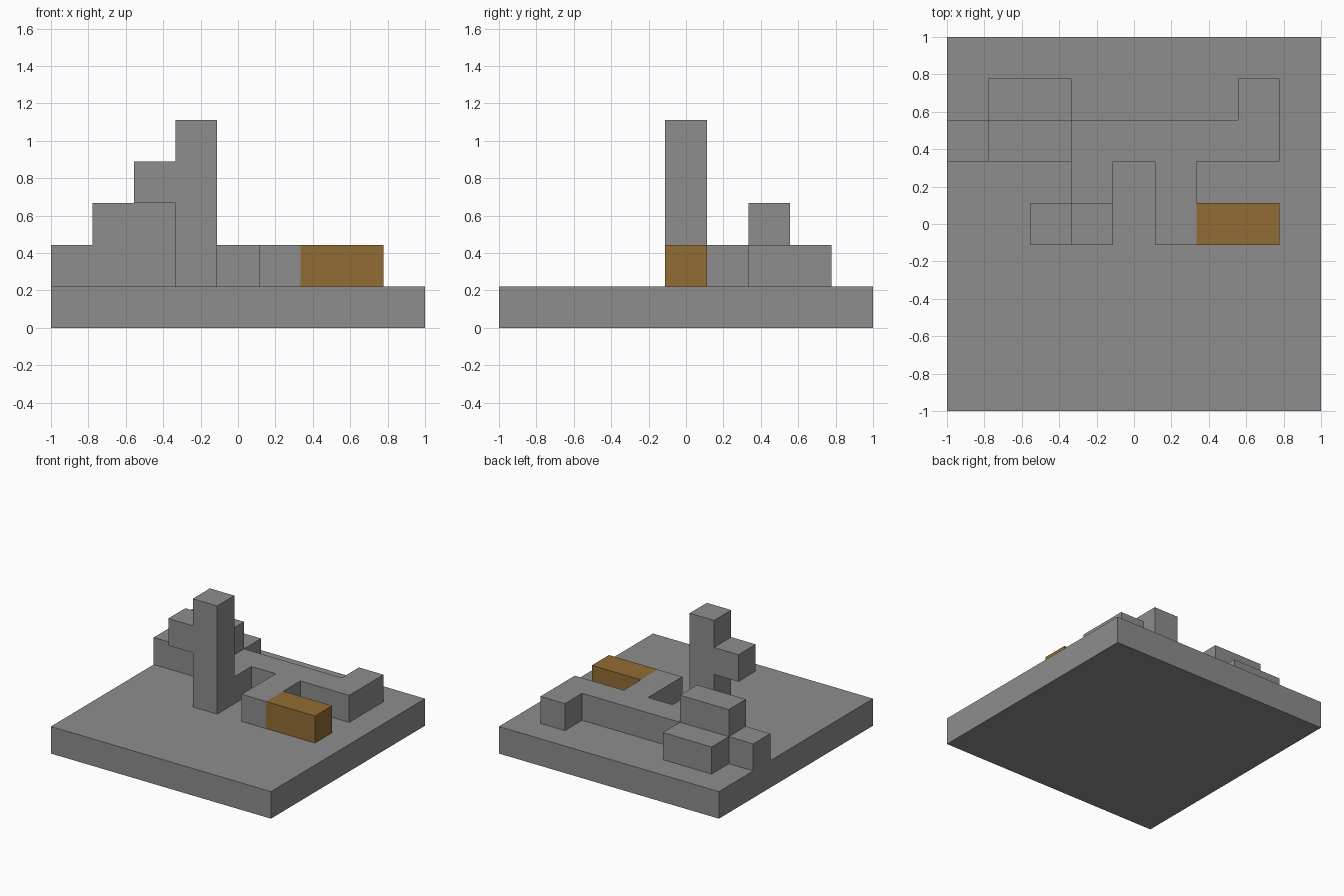
import bpy
import bmesh
from mathutils import Vector

cube = bpy.data.objects.get("Cube")
if cube:
    bpy.data.objects.remove(cube, do_unlink=True)

CELLS = 9            # the model sits on a nine by nine block grid
UNIT = 2 / CELLS


def make_material(name, rgb):
    mat = bpy.data.materials.new(name)
    mat.use_nodes = True
    color = (*rgb, 1)
    mat.diffuse_color = color
    mat.node_tree.nodes["Principled BSDF"].inputs["Base Color"].default_value = color
    return mat


grey = make_material("stone grey", (0.27, 0.27, 0.27))
brown = make_material("wood brown", (0.29, 0.15, 0.035))


def to_world(x, y, z):
    """Grid units to world units, centred in x and y."""
    return Vector((x - CELLS / 2, y - CELLS / 2, z)) * UNIT


def extrude(name, outline, start, end, mat, upright=False):
    """Extrude a grid outline: a plan along z, or an upright profile along y."""
    def place(a, b, d):
        return to_world(a, d, b) if upright else to_world(a, b, d)

    bm = bmesh.new()
    face = bm.faces.new([bm.verts.new(place(a, b, start)) for a, b in outline])
    result = bmesh.ops.extrude_face_region(bm, geom=[face], use_keep_orig=True)
    verts = [g for g in result["geom"] if isinstance(g, bmesh.types.BMVert)]
    bmesh.ops.translate(bm, verts=verts, vec=place(0, 0, end) - place(0, 0, start))
    bmesh.ops.recalc_face_normals(bm, faces=bm.faces)
    mesh = bpy.data.meshes.new(name)
    bm.to_mesh(mesh)
    bm.free()
    mesh.materials.append(mat)
    obj = bpy.data.objects.new(name, mesh)
    bpy.context.collection.objects.link(obj)
    return obj


def rect(x0, x1, y0, y1):
    return [(x0, y0), (x1, y0), (x1, y1), (x0, y1)]


# Ground slab
extrude("base", rect(0, CELLS, 0, CELLS), 0, 1, grey)

# Low winding wall with its branches
wall = [(0, 6), (3, 6), (3, 5), (4, 5), (4, 6), (5, 6), (5, 4), (6, 4), (6, 6),
        (8, 6), (8, 8), (7, 8), (7, 7), (3, 7), (3, 8), (1, 8), (1, 7), (0, 7)]
extrude("low_wall", wall, 1, 2, grey)

# Raised block on the wall
extrude("upper_block", rect(1, 3, 6, 7), 2, 3, grey)

# Tower with a side arm
tower = [(3, 1), (4, 1), (4, 5), (3, 5), (3, 4), (2, 4), (2, 3), (3, 3)]
extrude("tower", tower, 4, 5, grey, upright=True)

# Brown beam at the end of the wall
extrude("brown_beam", rect(6, 8, 4, 5), 1, 2, brown)
